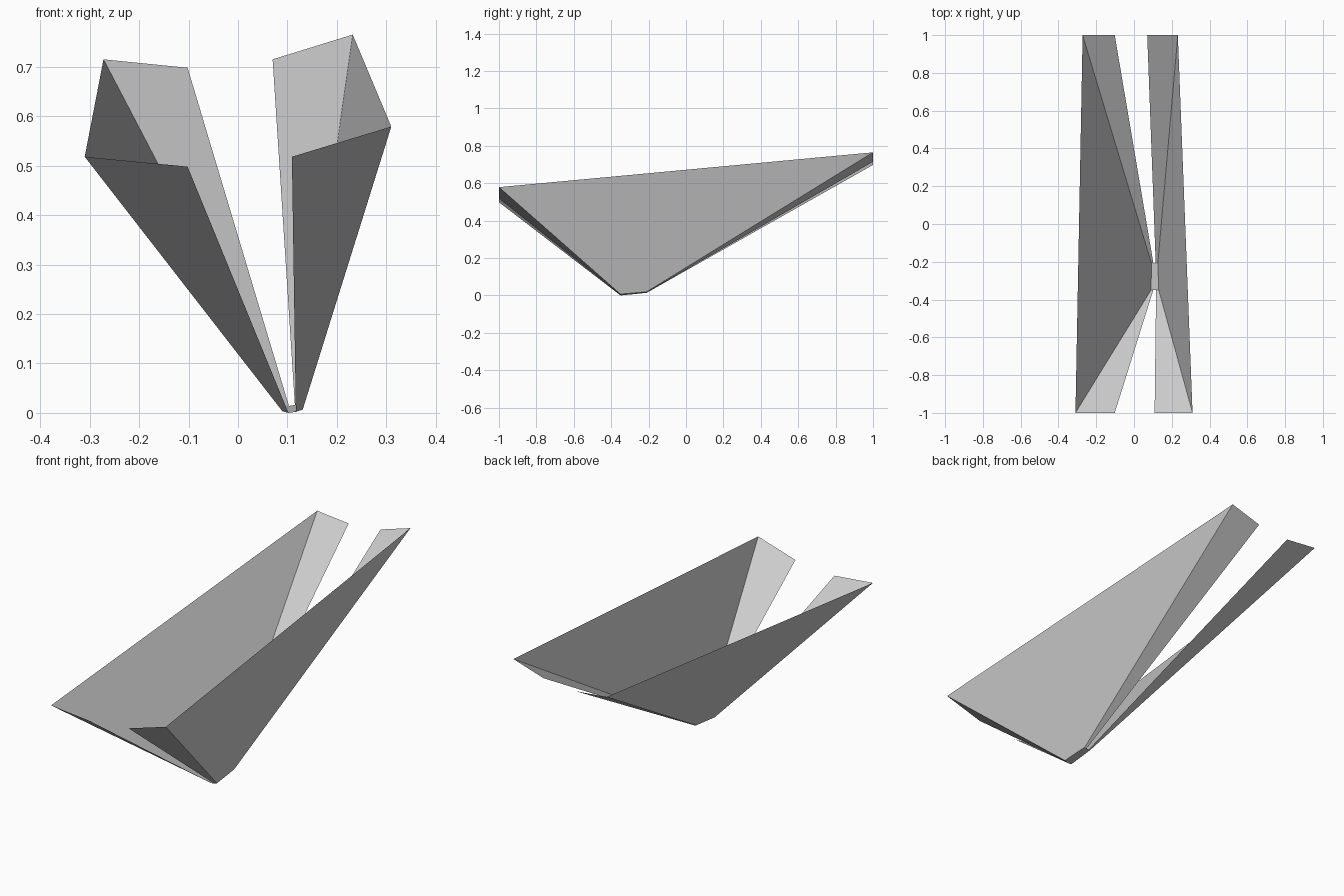
import bpy

cube = bpy.data.objects.get("Cube")
if cube:
    bpy.data.objects.remove(cube, do_unlink=True)

grey = bpy.data.materials.new("plain grey")
grey.use_nodes = True
colour = (0.6, 0.6, 0.6, 1)
grey.diffuse_color = colour
grey.node_tree.nodes["Principled BSDF"].inputs["Base Color"].default_value = colour


def panel(name, points):
    """Thin flat sheet through an ordered outline."""
    mesh = bpy.data.meshes.new(name)
    mesh.from_pydata(points, [], [range(len(points))])
    mesh.materials.append(grey)
    obj = bpy.data.objects.new(name, mesh)
    bpy.context.collection.objects.link(obj)
    return obj


# Each end of a side: base corner, rim corner, flap tip, flap root
sides = {
    "right": {
        "front": [(0.09, -0.35, 0.003), (-0.31, -1, 0.518), (-0.102, -1, 0.498), (0.102, -0.35, 0)],
        "back": [(0.093, -0.21, 0.016), (-0.272, 1, 0.715), (-0.102, 1, 0.698), (0.103, -0.21, 0.014)],
    },
    "left": {
        "front": [(0.131, -0.35, 0.007), (0.31, -1, 0.579), (0.109, -1, 0.518), (0.117, -0.35, 0.002)],
        "back": [(0.126, -0.21, 0.02), (0.232, 1, 0.765), (0.07, 1, 0.715), (0.115, -0.21, 0.016)],
    },
}

# Side walls and their folded end flaps
for side, ends in sides.items():
    front, back = ends["front"], ends["back"]
    wall = [front[0], front[1], back[1], back[0]]
    panel(side + "_wall", wall if side == "left" else wall[::-1])
    for end, outline in ends.items():
        flip = (side == "right") == (end == "front")
        panel(side + "_" + end + "_flap", outline[::-1] if flip else outline)

# Narrow floor joining the flap roots and wall bases
right, left = sides["right"], sides["left"]
panel("floor", [right["front"][0], right["front"][3], left["front"][3], left["front"][0],
                left["back"][0], left["back"][3], right["back"][3], right["back"][0]])
